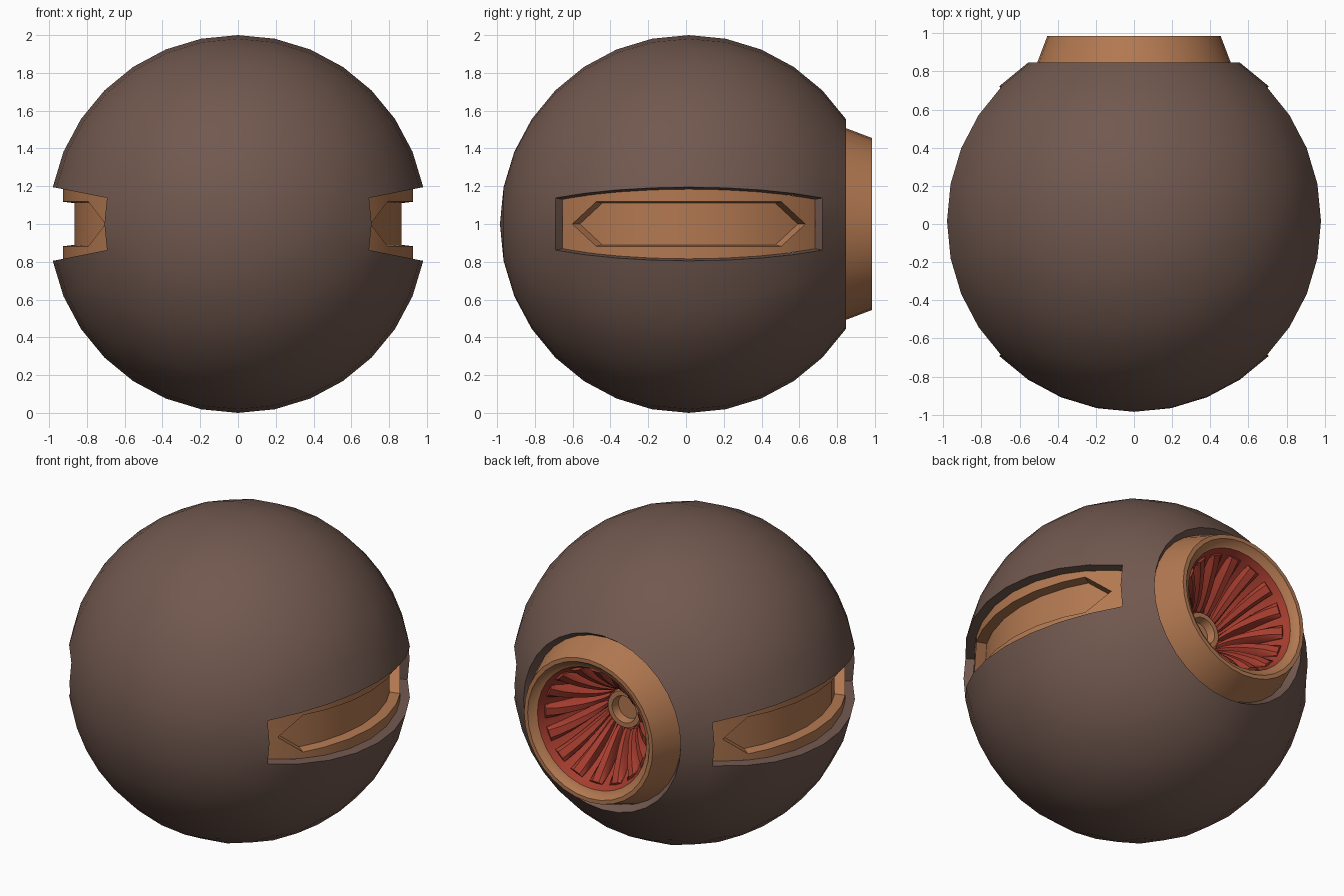
import bpy, bmesh, math
from mathutils import Vector

if "Cube" in bpy.data.objects:
    bpy.data.objects.remove(bpy.data.objects["Cube"])

CENTRE = Vector((0, 0.015, 1))
STEP = math.radians(11.25)      # one facet of the 32-sided shell
INNER = 0.945                   # radius of the layer under the shell


def material(name, rgb):
    m = bpy.data.materials.new(name)
    m.diffuse_color = (*rgb, 1)
    m.use_nodes = True
    m.node_tree.nodes["Principled BSDF"].inputs["Base Color"].default_value = m.diffuse_color
    return m


BROWN = material("dark brown", (0.165, 0.098, 0.078))
COPPER = material("copper", (0.45, 0.19, 0.082))
RED = material("brick red", (0.38, 0.046, 0.028))


def finish(name, bm, mat, angle=30):
    bmesh.ops.remove_doubles(bm, verts=bm.verts, dist=1e-5)
    bmesh.ops.recalc_face_normals(bm, faces=bm.faces)
    me = bpy.data.meshes.new(name)
    bm.to_mesh(me)
    bm.free()
    me.materials.append(mat)
    for p in me.polygons:
        p.use_smooth = True
    me.set_sharp_from_angle(angle=math.radians(angle))
    ob = bpy.data.objects.new(name, me)
    ob.location = CENTRE
    bpy.context.collection.objects.link(ob)
    return ob


def loft(bm, rows, closed=False):
    """Skin a list of equally long point rows with quads."""
    vs = [[bm.verts.new(p) for p in row] for row in rows]
    n = len(rows[0])
    for a, b in zip(vs, vs[1:]):
        for i in range(n if closed else n - 1):
            j = (i + 1) % n
            bm.faces.new((a[i], a[j], b[j], b[i]))
    return vs


def lathe(name, profile, mat, sides=32):
    """Spin (radius, y) points about the y axis."""
    bm = bmesh.new()
    rows = [[(r * math.cos(2 * math.pi * i / sides), y,
              r * math.sin(2 * math.pi * i / sides)) for i in range(sides)]
            for r, y in profile]
    vs = loft(bm, rows, closed=True)
    if name == "vent_hub":
        bm.faces.new(vs[-1])
    return finish(name, bm, mat)


# Shell: sphere with its poles on y, open at the back and along both sides
bm = bmesh.new()
bmesh.ops.create_uvsphere(bm, u_segments=32, v_segments=16, radius=1)
for v in bm.verts:
    v.co = Vector((v.co.x, -v.co.z, v.co.y))
gone = []
for f in bm.faces:
    c = f.calc_center_median()
    side = math.atan2(abs(c.z), abs(c.x)) < STEP and abs(c.y) < 0.7
    if c.y > math.cos(3 * STEP) + 0.005 or side:
        gone.append(f)
bmesh.ops.delete(bm, geom=gone, context='FACES')
rim = [e for e in bm.edges if e.is_boundary]
out = bmesh.ops.extrude_edge_only(bm, edges=rim)["geom"]
for v in out:
    if isinstance(v, bmesh.types.BMVert):
        v.co *= INNER
finish("shell", bm, BROWN)


# Side panels: curved copper floor with a sunken long hexagon
def side_panel(name, sx):
    tip, corner, half = math.acos(0.617 / INNER), math.acos(0.49 / INNER), 0.118
    first = [(math.pi / 4, 0), (tip, 0), (corner, half)]
    cols = first + [(k * STEP, half) for k in range(6, 11)]
    cols += [(math.pi - t, h) for t, h in reversed(first)]

    def point(t, z, depth=1.0):
        x = INNER * math.cos(STEP) * math.sin(t)
        return Vector((sx * x, INNER * math.cos(t), z)) * depth

    bm = bmesh.new()
    hexa = cols[1:-1]
    for s in (1, -1):
        loft(bm, [[point(t, s * INNER * math.sin(t) * math.sin(STEP)),
                   point(t, s * h)] for t, h in cols])
        loft(bm, [[point(t, s * h), point(t, s * h, 0.935)] for t, h in hexa])
    loft(bm, [[point(t, h, 0.935), point(t, -h, 0.935)] for t, h in hexa])
    bmesh.ops.dissolve_degenerate(bm, dist=1e-5, edges=bm.edges)
    finish(name, bm, COPPER)


side_panel("right_panel", 1)
side_panel("left_panel", -1)

# Vent collar at the back
lathe("vent_collar", [(INNER * math.sin(3 * STEP), INNER * math.cos(3 * STEP)),
                      (0.455, 0.97), (0.43, 0.97), (0.41, 0.945),
                      (0.385, 0.935)], COPPER)


# Red bowl inside the collar
def bowl(r):
    return 0.575 + 0.36 * (max(r - 0.11, 0) / 0.275) ** 1.7


lathe("vent_bowl", [(0.11 + 0.275 * k / 8, bowl(0.11 + 0.275 * k / 8))
                    for k in range(8, -1, -1)], RED)

# Hub ring with a small sunken centre
lathe("vent_hub", [(0.125, 0.56), (0.115, 0.61), (0.085, 0.61),
                   (0.075, 0.56)], COPPER, 24)

# Swirling ribs on the bowl
FINS, N = 16, 8
section = [(-1, -0.2), (-0.95, 0.5), (-0.5, 1), (0.5, 1), (0.95, 0.5), (1, -0.2)]
bm = bmesh.new()
for k in range(FINS):
    rows = []
    for i in range(N + 1):
        t = i / N
        r = 0.365 - 0.235 * t
        slope = (bowl(r + 0.005) - bowl(r - 0.005)) / 0.01
        normal = Vector((-slope, 1)).normalized()
        width = 0.046 - 0.028 * t
        height = 0.015 + 0.055 * math.sin(math.pi * t) ** 0.7
        a = 2 * math.pi * k / FINS + 0.35 * t * t
        row = []
        for u, h in section:
            rr = r + normal.x * h * height
            y = bowl(r) + normal.y * h * height
            row.append((rr * math.cos(a) - u * width * math.sin(a), y,
                        rr * math.sin(a) + u * width * math.cos(a)))
        rows.append(row)
    vs = loft(bm, rows, closed=True)
    bm.faces.new(vs[0])
    bm.faces.new(vs[-1])
finish("vent_ribs", bm, RED, 35)
